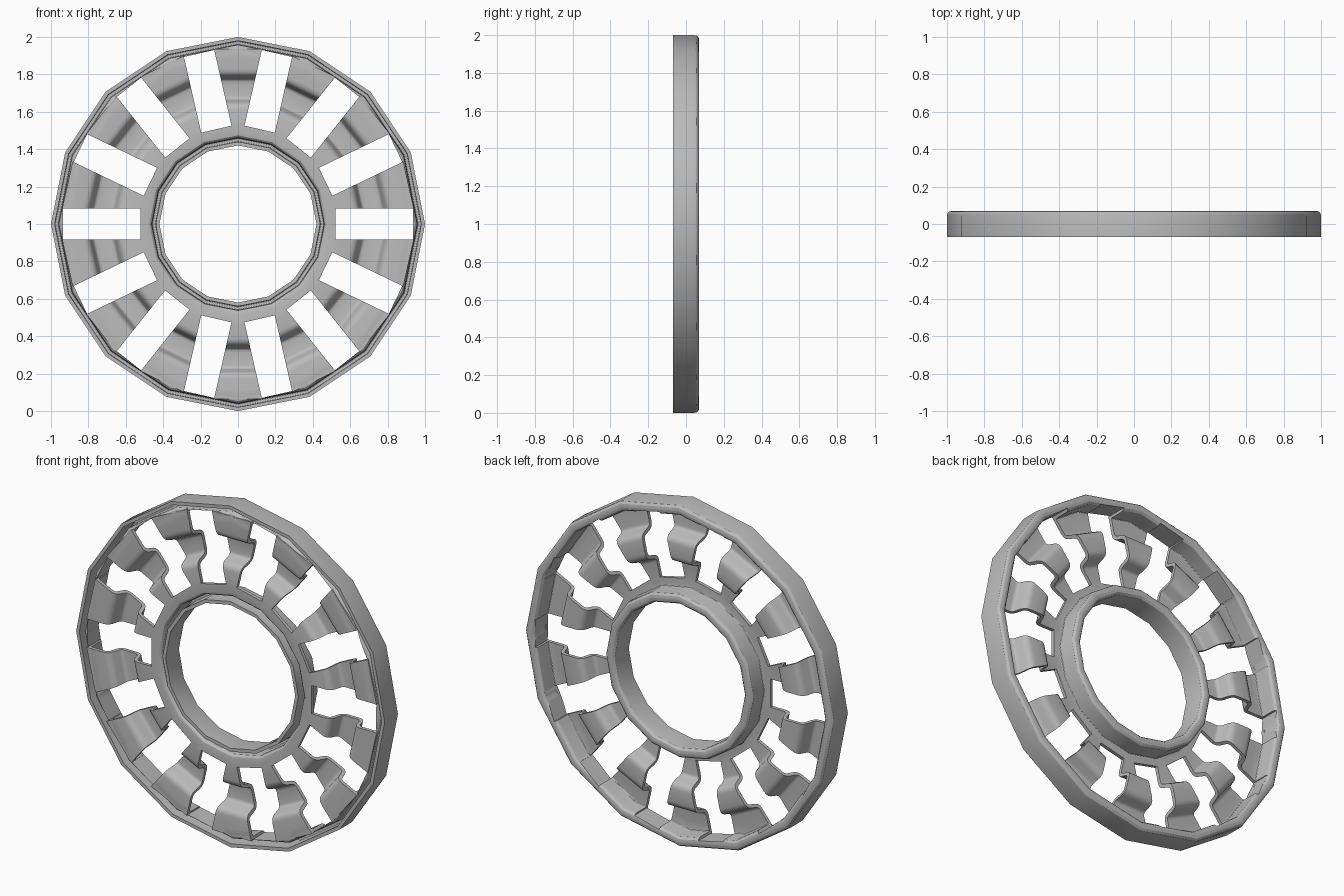
import bpy, bmesh, math
from mathutils import Vector, Matrix

cube = bpy.data.objects.get("Cube")
if cube:
    bpy.data.objects.remove(cube)

SIDES = 16        # facets of the two rings
COUNT = 14        # windows and spokes
SHEET = 0.02      # sheet metal thickness
HALF_SLOT = 0.083
FRONT, PLATE, MID, BACK = -0.07, -0.05, 0.035, 0.06
STEP = math.tau / COUNT

steel = bpy.data.materials.new("grey steel")
steel.use_nodes = True
steel.diffuse_color = (0.5, 0.5, 0.5, 1)
steel.node_tree.nodes["Principled BSDF"].inputs["Base Color"].default_value = (0.5, 0.5, 0.5, 1)


def rounded(points, radius, steps=3):
    """Replace inner corners of a path by curved bends."""
    pts = [Vector(p) for p in points]
    out = [pts[0]]
    for a, b, c in zip(pts, pts[1:], pts[2:]):
        start = b + (a - b).normalized() * radius
        end = b + (c - b).normalized() * radius
        for i in range(steps + 1):
            t = i / steps
            out.append(start * (1 - t) ** 2 + b * 2 * t * (1 - t) + end * t * t)
    return out + [pts[-1]]


def sheet_outline(path):
    """Closed outline of a bent sheet following a centre line."""
    left, right = [], []
    for i, p in enumerate(path):
        before = (p - path[i - 1]).normalized() if i else None
        after = (path[i + 1] - p).normalized() if i + 1 < len(path) else None
        before, after = before or after, after or before
        d = (before + after).normalized()
        n = Vector((-d.y, d.x)) * (SHEET / 2 / max(d.dot(after), 0.5))
        left.append(p + n)
        right.append(p - n)
    return left + right[::-1]


def finish(name, bm):
    bmesh.ops.recalc_face_normals(bm, faces=bm.faces)
    mesh = bpy.data.meshes.new(name)
    bm.to_mesh(mesh)
    bm.free()
    obj = bpy.data.objects.new(name, mesh)
    bpy.context.collection.objects.link(obj)
    mesh.materials.append(steel)
    return obj


def smooth(obj):
    bpy.ops.object.select_all(action='DESELECT')
    obj.select_set(True)
    bpy.context.view_layer.objects.active = obj
    bpy.ops.object.shade_smooth_by_angle(angle=math.radians(30))


def ring(name, path):
    """Revolve a bent sheet about the wheel axis."""
    outline = sheet_outline(path)
    bm = bmesh.new()
    loops = []
    for s in range(SIDES):
        a = math.tau * s / SIDES
        loops.append([bm.verts.new((p.x * math.cos(a), p.y, 1 + p.x * math.sin(a))) for p in outline])
    n = len(outline)
    for s in range(SIDES):
        a, b = loops[s], loops[(s + 1) % SIDES]
        for i in range(n):
            j = (i + 1) % n
            bm.faces.new((a[i], a[j], b[j], b[i]))
    return finish(name, bm)


# Window cutters, one box per slot
bm = bmesh.new()
for k in range(COUNT):
    place = (Matrix.Translation((0, 0, 1)) @ Matrix.Rotation(k * STEP, 4, 'Y')
             @ Matrix.Translation((0.7275, 0, 0))
             @ Matrix.Diagonal((0.415, 0.5, 2 * HALF_SLOT, 1)))
    bmesh.ops.create_cube(bm, size=1, matrix=place)
windows = finish("window_cutters", bm)
windows.hide_render = True
windows.hide_set(True)

# Outer rim: folded channel, open to the front, with a short inward flange
rim = ring("outer_rim", rounded(
    [(0.99, FRONT), (0.99, BACK), (0.95, BACK), (0.95, PLATE), (0.90, PLATE)], 0.019))

# Inner hub: matching channel with an outward flange
hub = ring("inner_hub", rounded(
    [(0.43, FRONT), (0.43, BACK), (0.47, BACK), (0.47, PLATE), (0.54, PLATE)], 0.019))

for obj in (rim, hub):
    cut = obj.modifiers.new("windows", 'BOOLEAN')
    cut.operation = 'DIFFERENCE'
    cut.solver = 'EXACT'
    cut.object = windows
    smooth(obj)

# Wavy spokes: stepped sheet, widening outward between parallel-sided windows
wave = sheet_outline(rounded(
    [(0.49, PLATE), (0.635, PLATE), (0.66, MID), (0.78, MID), (0.805, PLATE), (0.935, PLATE)], 0.024))
half = STEP / 2
bm = bmesh.new()
for k in range(COUNT):
    turn = Matrix.Translation((0, 0, 1)) @ Matrix.Rotation((k + 0.5) * STEP, 4, 'Y')
    sides = []
    for sign in (-1, 1):
        sides.append([bm.verts.new(turn @ Vector((
            p.x, p.y, sign * (p.x * math.tan(half) - HALF_SLOT / math.cos(half))))) for p in wave])
    a, b = sides
    n = len(wave)
    for i in range(n):
        j = (i + 1) % n
        bm.faces.new((a[i], a[j], b[j], b[i]))
    # side edges of the sheet
    for s in sides:
        for i in range(n // 2 - 1):
            bm.faces.new((s[i], s[i + 1], s[n - 2 - i], s[n - 1 - i]))
smooth(finish("wavy_spokes", bm))
